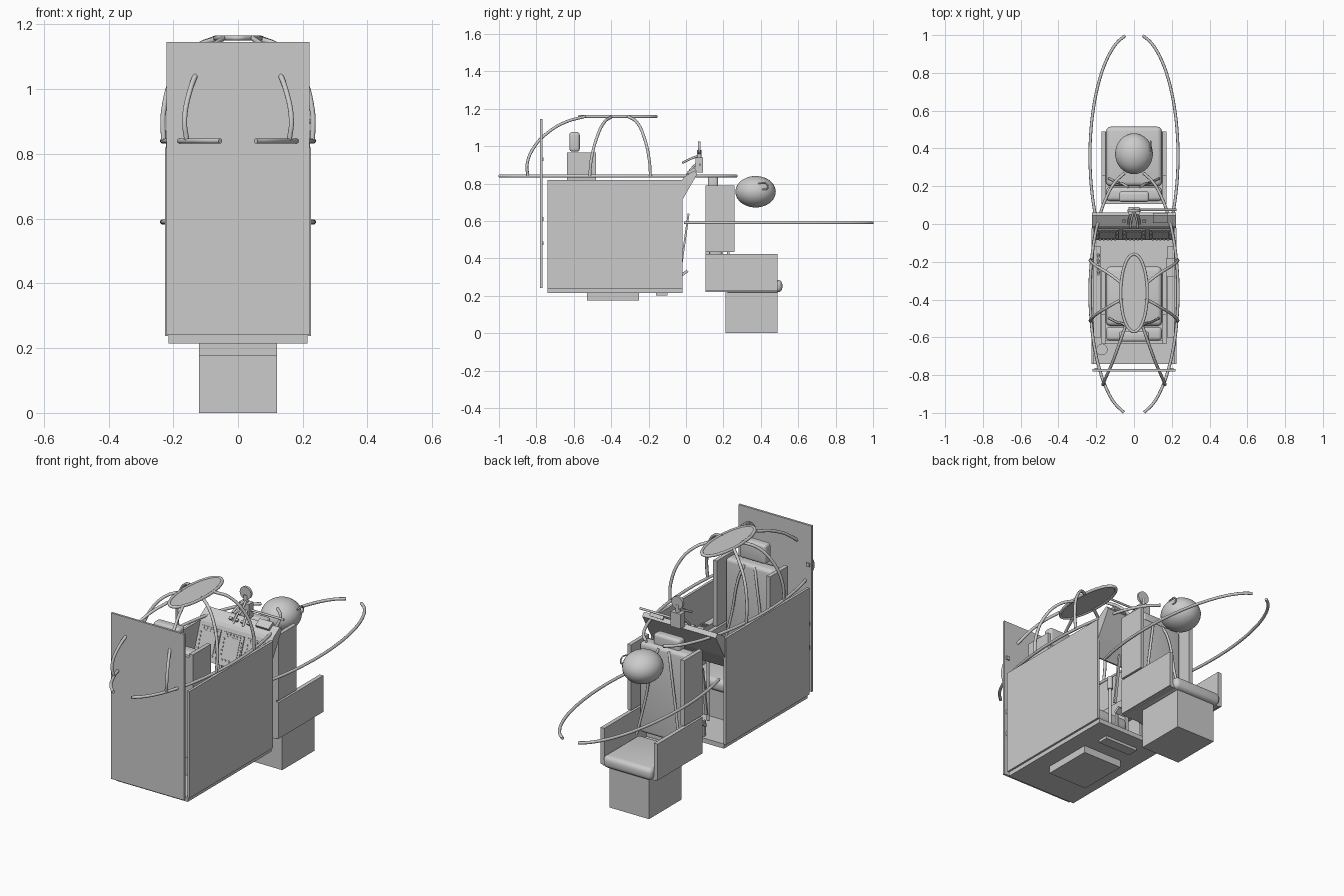
import bpy, bmesh, math
from mathutils import Vector

if "Cube" in bpy.data.objects:
    bpy.data.objects.remove(bpy.data.objects["Cube"])


def finish(name, bm, smooth=False):
    me = bpy.data.meshes.new(name)
    bmesh.ops.recalc_face_normals(bm, faces=bm.faces)
    bm.to_mesh(me)
    bm.free()
    ob = bpy.data.objects.new(name, me)
    bpy.context.collection.objects.link(ob)
    if smooth:
        bpy.ops.object.select_all(action='DESELECT')
        ob.select_set(True)
        bpy.context.view_layer.objects.active = ob
        bpy.ops.object.shade_smooth_by_angle(angle=math.radians(35))
    return ob


def box(name, x, y, z, bevel=0, tilt=0):
    """Box from (min, max) ranges, optionally rounded and tilted about x."""
    bm = bmesh.new()
    bmesh.ops.create_cube(bm, size=1)
    for v in bm.verts:
        v.co = Vector([(r[1] - r[0]) * c for r, c in zip((x, y, z), v.co)])
    if bevel:
        bmesh.ops.bevel(bm, geom=bm.edges[:], offset=bevel, segments=4, profile=0.5, affect='EDGES')
    ob = finish(name, bm, bevel > 0)
    ob.location = [sum(r) / 2 for r in (x, y, z)]
    ob.rotation_euler.x = tilt
    return ob


def cyl(name, loc, r, h, rot=(0, 0, 0), seg=24, r2=None):
    bm = bmesh.new()
    bmesh.ops.create_cone(bm, cap_ends=True, segments=seg, radius1=r, radius2=r if r2 is None else r2, depth=h)
    ob = finish(name, bm, True)
    ob.location, ob.rotation_euler = loc, rot
    return ob


def tube(name, pts, r, cyclic=False):
    cu = bpy.data.curves.new(name, 'CURVE')
    cu.dimensions = '3D'
    cu.bevel_depth, cu.bevel_resolution, cu.resolution_u = r, 3, 8
    cu.use_fill_caps = True
    sp = cu.splines.new('BEZIER')
    sp.bezier_points.add(len(pts) - 1)
    for bp, p in zip(sp.bezier_points, pts):
        bp.co = p
        bp.handle_left_type = bp.handle_right_type = 'AUTO'
    sp.use_cyclic_u = cyclic
    ob = bpy.data.objects.new(name, cu)
    bpy.context.collection.objects.link(ob)


def extrude_x(name, profile, x0, x1):
    bm = bmesh.new()
    f = bm.faces.new([bm.verts.new((x0, y, z)) for y, z in profile])
    ext = bmesh.ops.extrude_face_region(bm, geom=[f])
    bmesh.ops.translate(bm, vec=(x1 - x0, 0, 0), verts=[g for g in ext['geom'] if isinstance(g, bmesh.types.BMVert)])
    return finish(name, bm)


def seat(tag, dy, dz, head):
    """Ejection-style seat facing +y on a box pedestal."""
    Y = lambda a, b: (a + dy, b + dy)
    Z = lambda a, b: (a + dz, b + dz)
    box(tag + "_pedestal", (-.12, .12), Y(.21, .49), Z(0, .22))
    box(tag + "_pan", (-.16, .16), Y(.105, .49), Z(.22, .24))
    box(tag + "_cushion", (-.148, .148), Y(.2, .515), Z(.218, .285), .025)
    box(tag + "_back_plate", (-.16, .16), Y(.105, .125), Z(.24, .77))
    box(tag + "_backrest", (-.148, .148), Y(.122, .195), Z(.29, .785), .02)
    box(tag + "_headrest", (-.08, .08), Y(.117, .172), Z(head, head + .105), .015)
    for s in (-1, 1):
        x = sorted((s * .15, s * .172))
        box(tag + "_lower_side", x, Y(.105, .49), Z(.225, .423))
        box(tag + "_upper_side", x, Y(.105, .26), Z(.433, .79))
        tube(tag + "_strap", [(s * .03, .19 + dy, .775 + dz), (s * .05, .207 + dy, .72 + dz),
                              (s * .09, .22 + dy, .5 + dz), (s * .13, .24 + dy, .3 + dz)], .007)


seat("rear_seat", 0, 0, .735)
seat("front_seat", -.74, .175, .795)

# Cockpit tub: floor, walls, bulkhead, consoles
box("floor", (-.215, .215), (-.74, -.02), (.215, .24))
box("floor_hatch", (-.1, .1), (-.16, -.1), (.2, .215))
box("bulkhead", (-.221, .221), (-.78, -.768), (.24, 1.145))
for s in (-1, 1):
    box("side_wall", sorted((s * .212, s * .226)), (-.74, -.02), (.238, .82))
    box("side_console", sorted((s * .175, s * .213)), (-.6, -.12), (.5, .62))
    for i in range(3):
        for j in range(3):
            box("console_button", (s * .194 - .016 + i * .012, s * .194 - .008 + i * .012),
                (-.45 + j * .015, -.442 + j * .015), (.619, .625))
    for z in (.47, .6, .92):
        box("bulkhead_clip", sorted((s * .19, s * .21)), (-.769, -.762), (z, z + .02))
    # Pedals and leg struts
    box("pedal", sorted((s * .05, s * .11)), (-.025, .012), (.315, .33), 0, math.radians(35))
    box("pedal_arm", sorted((s * .075, s * .085)), (-.05, -.035), (.24, .325))
    box("leg_strut", sorted((s * .1, s * .115)), (-.01, .0), (.37, .64), 0, math.radians(-8))
for i in range(4):
    cyl("throttle_knob", (-.19, -.17 - i * .03, .645), .007, .05, (math.radians(15), 0, 0), 12)
box("switch_box", (.17, .212), (-.28, -.18), (.62, .64))
cyl("bottle", (-.17, -.665, .3), .03, .12)
cyl("control_stick", (0, -.19, .42), .008, .34, seg=12)
cyl("stick_grip", (0, -.19, .6), .014, .07, seg=12)

# Instrument panel wedge with screens and buttons
extrude_x("instrument_panel", [(-.085, .64), (-.02, .82), (-.01, .835), (.045, .87), (.06, .85), (-.015, .72), (-.07, .635)],
          -.222, .222)
slope = math.atan2(.065, .18)
up = Vector((0, math.sin(slope), math.cos(slope)))
out = Vector((0, -math.cos(slope), math.sin(slope)))
mid = Vector((0, -.0525, .73))


def on_panel(name, u, v, w, h, d):
    ob = box(name, (-w / 2, w / 2), (-d / 2, d / 2), (-h / 2, h / 2), 0, -slope)
    ob.location = mid + Vector((u, 0, 0)) + up * v + out * d / 2


for c in (-.14, 0, .14):
    on_panel("screen_bezel", c, 0, .122, .15, .006)
    on_panel("screen", c, 0, .085, .11, .009)
    for k in range(5):
        t = -.04 + k * .02
        for s in (-1, 1):
            on_panel("screen_button", c + s * .052, t, .008, .008, .011)
            on_panel("screen_button", c + t, s * .065, .008, .008, .011)
for i in range(4):
    box("top_button", (-.062 + i * .036, -.045 + i * .036), (.008, .022), (.848, .862), 0, math.radians(32))
box("top_display", (.1, .18), (.01, .055), (.85, .877), 0, math.radians(32))

# Sight on the panel top: post, disc, struts and side arm
box("sight_base", (-.03, .03), (.05, .09), (.86, .94))
cyl("sight_post", (0, .07, .94), .012, .08, seg=16)
cyl("sight_disc", (0, .07, .99), .034, .014, (math.pi / 2, 0, 0))
tube("sight_arm", [(0, .075, .9), (.11, .075, .9), (.225, .075, .9)], .006)
for s in (-1, 1):
    tube("sight_strut", [(s * .02, -.02, .91), (s * .015, .02, .93), (0, .07, .95)], .006)
    tube("sight_brace", [(s * .03, .0, .84), (s * .025, .03, .88), (s * .01, .06, .91)], .006)

# Head-like ball with side clip
bm = bmesh.new()
bmesh.ops.create_uvsphere(bm, u_segments=32, v_segments=20, radius=1)
ball = finish("helmet_ball", bm, True)
ball.scale, ball.location = (.1, .108, .084), (0, .372, .756)
tube("helmet_clip", [(.088, .385, .8), (.088, .43, .8), (.088, .436, .775), (.09, .4, .768)], .004)


# Canopy rails: elliptical arcs on each side
def rail(name, s, yc, y0, y1, z):
    a0, a1 = (math.asin((y - yc) / .65) for y in (y0, y1))
    tube(name, [(s * .233 * math.cos(a), yc + .65 * math.sin(a), z)
                for a in (a0 + (a1 - a0) * i / 12 for i in range(13))], .008)


for s in (-1, 1):
    rail("upper_rail", s, -.365, -.997, .27, .84)
    rail("lower_rail", s, .36, -.01, .997, .59)
    # Canopy bows rising to the roof ring
    tube("end_bow", [(s * .158, -.845, .84), (s * .165, -.85, .9), (s * .15, -.815, .99),
                     (s * .115, -.735, 1.075), (s * .08, -.64, 1.13), (s * .045, -.54, 1.158)], .008)
    tube("mid_bow", [(s * .23, -.515, .84), (s * .23, -.506, .93), (s * .195, -.475, 1.05),
                     (s * .13, -.435, 1.13), (s * .06, -.395, 1.158)], .008)
    tube("fore_bow", [(s * .23, -.19, .84), (s * .23, -.197, .93), (s * .195, -.225, 1.05),
                      (s * .13, -.265, 1.13), (s * .07, -.31, 1.158)], .008)

# Roof ring and its filled panel
tube("roof_ring", [(.07 * math.cos(k * math.pi / 8), -.365 + .205 * math.sin(k * math.pi / 8), 1.158)
                   for k in range(16)], .008, True)
roof = cyl("roof_panel", (0, -.365, 1.158), 1, .006, seg=48)
roof.scale = (.07, .205, 1)
